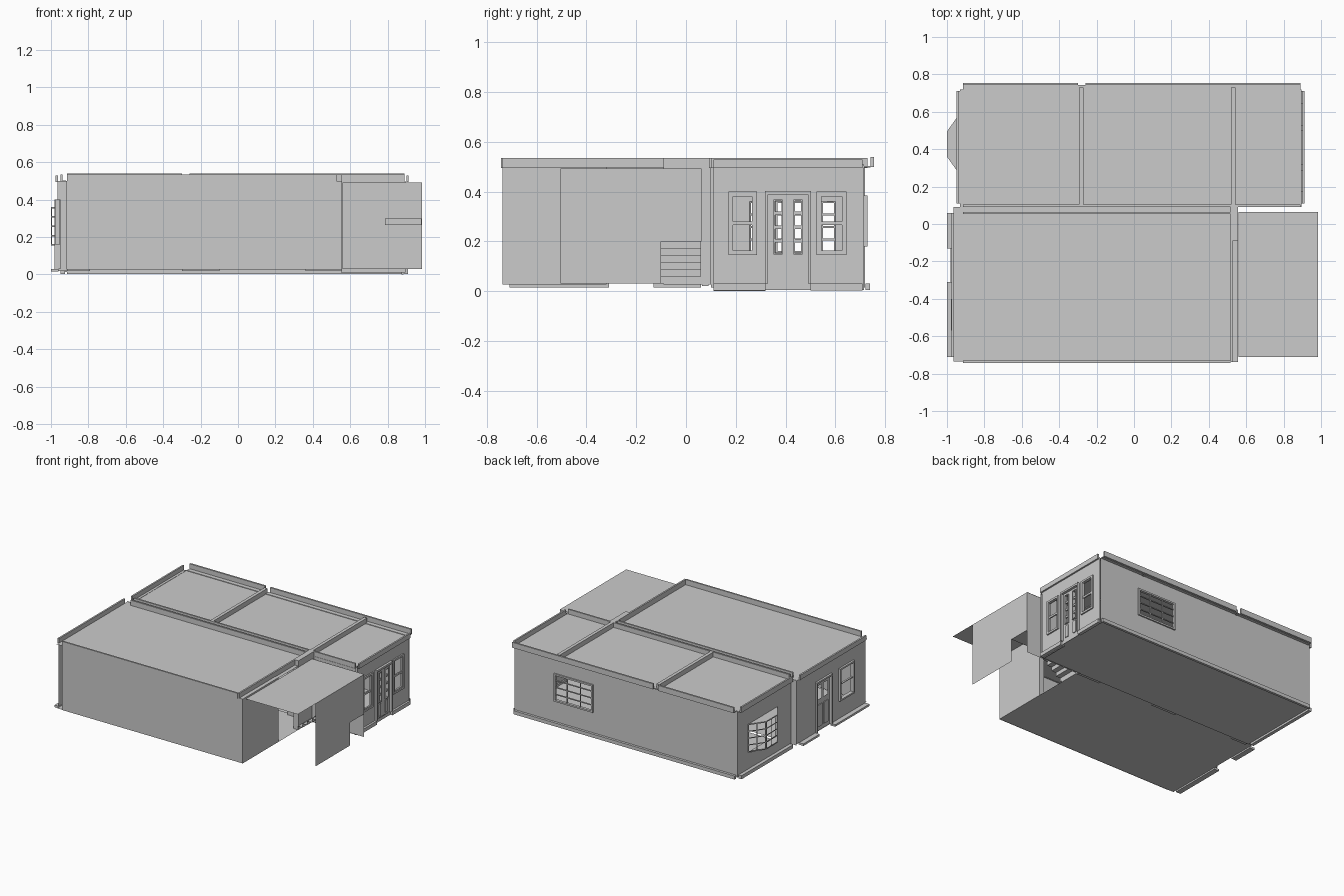
import bpy, bmesh

if "Cube" in bpy.data.objects:
    bpy.data.objects.remove(bpy.data.objects["Cube"])

def finish(name, bm):
    me = bpy.data.meshes.new(name)
    bm.to_mesh(me)
    bm.free()
    ob = bpy.data.objects.new(name, me)
    bpy.context.collection.objects.link(ob)
    return ob

def add_box(bm, x0, x1, y0, y1, z0, z1):
    v = [bm.verts.new((x, y, z)) for x in (x0, x1) for y in (y0, y1) for z in (z0, z1)]
    for f in ((0, 1, 3, 2), (4, 6, 7, 5), (0, 4, 5, 1), (2, 3, 7, 6), (0, 2, 6, 4), (1, 5, 7, 3)):
        bm.faces.new([v[i] for i in f])

def boxes(name, items):
    bm = bmesh.new()
    for b in items:
        add_box(bm, *b)
    return finish(name, bm)

def sheet(name, x0, x1, y0, y1, z):
    bm = bmesh.new()
    bm.faces.new([bm.verts.new(p) for p in ((x0, y0, z), (x1, y0, z), (x1, y1, z), (x0, y1, z))])
    return finish(name, bm)

def wall(name, axis, pos, u0, u1, z0, z1, holes=()):
    """Upright sheet on x=pos or y=pos with rectangular holes (u0,u1,z0,z1)."""
    us = sorted({u0, u1, *[h[0] for h in holes], *[h[1] for h in holes]})
    zs = sorted({z0, z1, *[h[2] for h in holes], *[h[3] for h in holes]})
    P = (lambda u, z: (pos, u, z)) if axis == 'x' else (lambda u, z: (u, pos, z))
    bm = bmesh.new()
    for a, b in zip(us, us[1:]):
        for c, d in zip(zs, zs[1:]):
            m, n = (a + b) / 2, (c + d) / 2
            if any(h[0] < m < h[1] and h[2] < n < h[3] for h in holes):
                continue
            bm.faces.new([bm.verts.new(P(*q)) for q in ((a, c), (b, c), (b, d), (a, d))])
    bmesh.ops.remove_doubles(bm, verts=bm.verts, dist=1e-5)
    return finish(name, bm)

def window(name, axis, pos, u0, u1, z0, z1, cols, rows, w=.012, bar=.005, d=.01):
    """Frame plus glazing bars centred on a wall plane."""
    r = [(u0, u0 + w, z0, z1, d), (u1 - w, u1, z0, z1, d), (u0, u1, z0, z0 + w, d), (u0, u1, z1 - w, z1, d)]
    for i in range(1, cols):
        u = u0 + (u1 - u0) * i / cols
        r.append((u - bar / 2, u + bar / 2, z0, z1, d / 2))
    for i in range(1, rows):
        z = z0 + (z1 - z0) * i / rows
        r.append((u0, u1, z - bar / 2, z + bar / 2, d / 2))
    return boxes(name, [(pos - e, pos + e, a, b, c, f) if axis == 'x' else (a, b, pos - e, pos + e, c, f)
                        for a, b, c, f, e in r])

# floors and ceilings
sheet("front_room_floor", -.96, .555, -.735, .09, .026)
sheet("back_room_floor", -.92, .89, .09, .715, .014)
sheet("front_room_ceiling", -.965, .555, -.735, .09, .497)
sheet("back_room_ceiling", -.93, .895, .09, .72, .5)
sheet("stair_ceiling", .56, .985, -.71, .065, .492)

# outer walls
wall("front_wall", 'y', -.738, -.918, .54, .026, .5)
wall("back_wall", 'y', .72, -.925, .895, .014, .5, [(.25, .57, .18, .385)])
wall("left_back_wall", 'x', -.925, .1, .72, .014, .5, [(.255, .6, .155, .36)])
wall("left_front_wall", 'x', -.965, -.715, .09, .03, .497,
     [(-.31, -.13, .03, .4), (-.57, -.4, .16, .4)])
wall("right_back_wall", 'x', .895, .11, .715, .005, .51,
     [(.175, .28, .15, .395), (.53, .64, .15, .395), (.325, .495, .03, .395)])
wall("corner_wall", 'y', .095, .55, .895, .01, .5)
wall("left_return_wall", 'y', .09, -.965, -.915, .02, .5)

# inner wall stubs between the wide openings
boxes("inner_wall_stubs", [(a, b, .065, .09, .02, .5) for a, b in ((-.915, -.79), (-.3, -.1), (.36, .555))])
boxes("stair_opening_walls", [(.515, .555, -.738, -.32, .026, .5), (.515, .555, -.09, .1, .026, .535)])

# crown mouldings and ceiling beams
t = .012
boxes("front_room_crown", [
    (-.915, .515, -.743, -.743 + t, .495, .535), (-.975, -.975 + t, -.71, .06, .495, .53),
    (-.915, .515, .053, .065, .495, .535), (.515, .515 + t, -.738, .065, .495, .535)])
boxes("back_room_crown", [
    (-.915, -.3, .742, .755, .5, .54), (-.26, .89, .742, .755, .5, .54),
    (-.915, .89, .71, .742, .498, .504),
    (-.95, -.95 + t, .11, .71, .495, .535), (-.94, -.92, .11, .71, .495, .502),
    (.9, .912, .11, .71, .495, .53), (-.915, .89, .092, .104, .495, .535)])
boxes("ceiling_beams", [(x - .012, x + .012, .1, .73, .495, .535) for x in (-.283, .53)])

# skirting
boxes("skirting", [
    (-.915, .89, .722, .74, .004, .03),
    (-.95, -.925, .11, .71, .004, .03), (.885, .91, .11, .32, .003, .03), (.885, .91, .5, .71, .003, .03),
    (-1, -.96, -.71, -.31, .015, .03), (-1, -.96, -.13, .06, .015, .03),
    (.875, .885, .11, .32, 0, .01)])

# windows
window("back_window", 'y', .72, .25, .57, .18, .385, 3, 4)
window("left_window", 'x', -.965, -.57, -.4, .16, .4, 1, 2, d=.014)
for i, (a, b) in enumerate(((.17, .285), (.525, .645))):
    window(f"right_window_{i}", 'x', .895, a, b, .145, .4, 1, 2, w=.014, bar=.014)
    window(f"right_window_sash_{i}", 'x', .893, a + .014, b - .014, .159, .386, 1, 1, w=.005, d=.006)

# bow window: bars swept along a three sided plan
plan = [(-.925, .6), (-1, .495), (-1, .36), (-.925, .255)]
bm = bmesh.new()
def strip(p, q, z0, z1):
    bm.faces.new([bm.verts.new(c) for c in ((*p, z0), (*q, z0), (*q, z1), (*p, z1))])
for p, q in zip(plan, plan[1:]):
    for i in range(5):
        z = .158 + i * .05
        strip(p, q, z - .004, z + .004)
    L = lambda s: (p[0] + (q[0] - p[0]) * s, p[1] + (q[1] - p[1]) * s)
    for s in (.03, .5, .97):
        strip(L(s - .03), L(s + .03), .155, .36)
for z in (.155, .36):
    bm.faces.new([bm.verts.new((*p, z)) for p in plan])
finish("bow_window", bm)

# double glazed door
boxes("double_door_frame", [(.88, .912, .318, .33, .03, .402), (.88, .912, .49, .502, .03, .402),
                            (.88, .912, .318, .502, .388, .402)])
for i, (a, b) in enumerate(((.33, .41), (.41, .49))):
    wall(f"door_leaf_{i}", 'x', .893, a, b, .03, .388, [(a + .025, b - .025, .15, .365)])
    m = (a + b) / 2
    boxes(f"door_panel_{i}", [(.888, .899, m - .015, m + .015, .045, .135)])
    window(f"door_glazing_{i}", 'x', .893, a + .022, b - .022, .147, .368, 1, 4, w=.005, bar=.014)

# side door with two small lights
wall("side_door", 'x', -.96, -.3, -.14, .03, .39, [(-.28, -.23, .26, .36), (-.21, -.16, .26, .36)])
boxes("side_door_frame", [(-.98, -.95, -.312, -.3, .03, .402), (-.98, -.95, -.14, -.128, .03, .402),
                          (-.98, -.95, -.312, -.128, .39, .402)])
boxes("side_door_panels", [(-.966, -.955, a, a + .05, .06, .22) for a in (-.28, -.21)])

# stairs: treads and risers as thin sheets, then landing
n, x0, run, rise = 6, .56, .0375, .0285
bm = bmesh.new()
for i in range(n):
    x, z = x0 + i * run, .03 + i * rise
    for pts in (((x, z), (x, z + rise)), ((x, z + rise), (x + run, z + rise))):
        (a, c), (b, d) = pts
        bm.faces.new([bm.verts.new(q) for q in ((a, -.1, c), (a, .06, c), (b, .06, d), (b, -.1, d))])
finish("stairs", bm)
sheet("landing", .785, .985, -.1, .06, .2)
boxes("landing_upper_step", [(.785, .98, -.1, -.09, .265, .3)])
wall("stair_back_wall", 'y', .063, .56, .985, .03, .492)
wall("stair_side_wall", 'x', .985, -.505, -.1, .03, .492)
wall("landing_end_wall", 'x', .985, -.1, .063, .2, .492)
